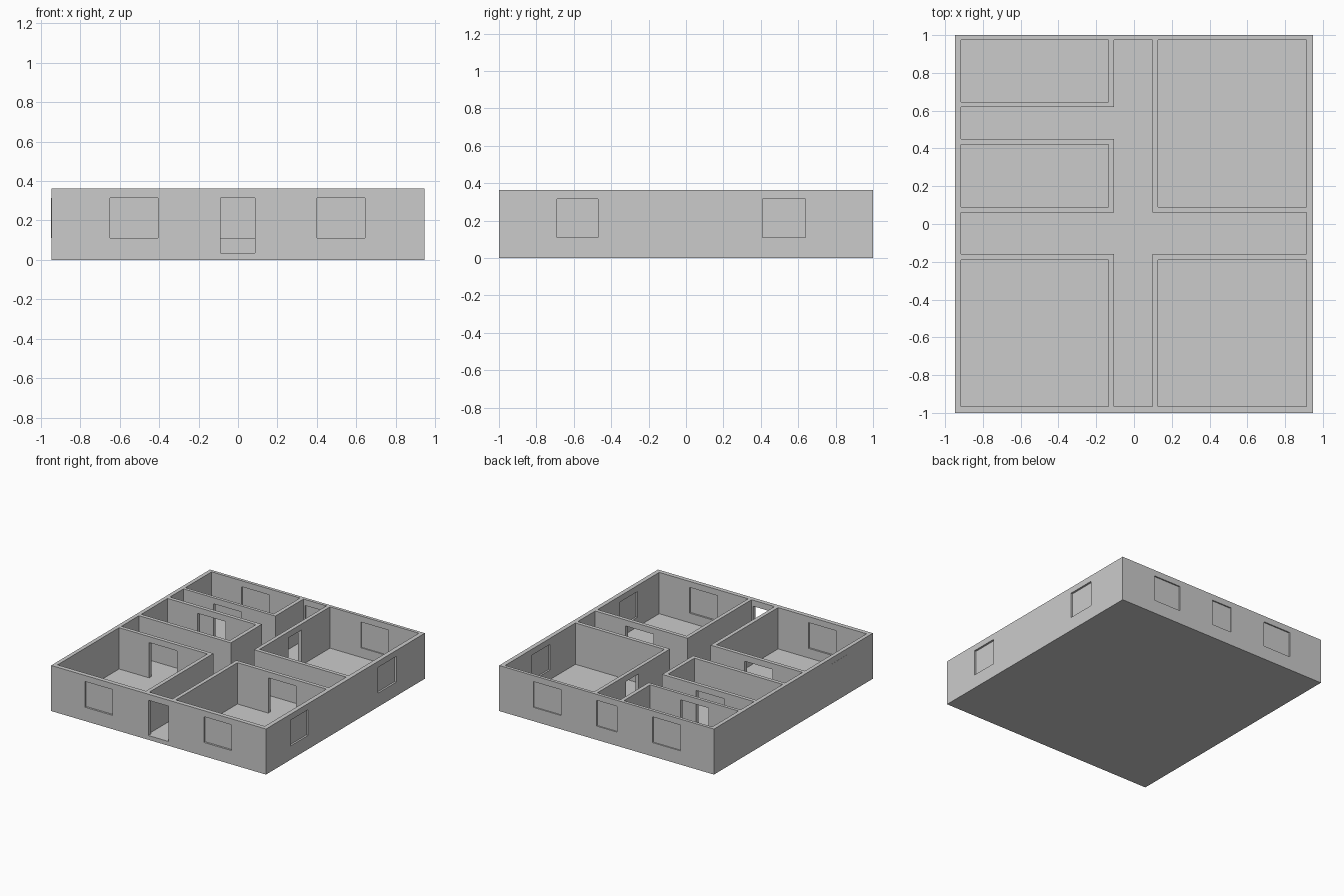
import bpy

if "Cube" in bpy.data.objects:
    bpy.data.objects.remove(bpy.data.objects["Cube"])

H, FLOOR = 0.363, 0.034          # wall top, floor top
SILL, HEAD = 0.11, 0.315         # window sill, opening head


def box(name, x0, x1, y0, y1, z0, z1):
    bpy.ops.mesh.primitive_cube_add(
        size=1, location=((x0 + x1) / 2, (y0 + y1) / 2, (z0 + z1) / 2))
    ob = bpy.context.object
    ob.name = name
    ob.scale = (x1 - x0, y1 - y0, z1 - z0)
    bpy.ops.object.transform_apply(location=False, rotation=False, scale=True)
    return ob


house = box("floor_and_walls", -0.947, 0.947, -1, 1, 0, H)


def cut(x0, x1, y0, y1, z0, z1):
    cutter = box("cutter", x0, x1, y0, y1, z0, z1)
    cutter.hide_render = True
    mod = house.modifiers.new("cut", 'BOOLEAN')
    mod.operation = 'DIFFERENCE'
    mod.solver = 'EXACT'
    mod.object = cutter
    bpy.context.view_layer.objects.active = house
    bpy.ops.object.modifier_apply(modifier=mod.name)
    bpy.data.objects.remove(cutter)


# Rooms, hall and corridors
for x0, x1, y0, y1 in (
        (-0.915, -0.136, 0.645, 0.975),    # back left room
        (-0.915, -0.136, 0.09, 0.42),      # middle left room
        (-0.915, -0.136, -0.965, -0.19),   # front left room
        (0.128, 0.912, -0.965, -0.19),     # front right room
        (0.128, 0.912, 0.09, 0.975),       # back right room
        (-0.105, 0.098, -0.965, 0.975),    # hall
        (-0.915, 0.912, -0.16, 0.06),      # cross corridor
        (-0.915, -0.05, 0.45, 0.62)):      # side corridor
    cut(x0, x1, y0, y1, FLOOR, H + 0.1)

# Doorways
LEFT, MID, RIGHT = (-0.65, -0.405), (-0.09, 0.087), (0.40, 0.645)
for (x0, x1), y0, y1 in ((MID, -1.05, -0.94),
                         (LEFT, -0.21, -0.14), (RIGHT, -0.21, -0.14),
                         (LEFT, 0.40, 0.47), (LEFT, 0.60, 0.66)):
    cut(x0, x1, y0, y1, FLOOR, HEAD)
cut(0.08, 0.15, 0.455, 0.615, FLOOR, HEAD)

# Front and back windows with thin panes
for side, y, spans in (("front", -0.982, (LEFT, RIGHT)),
                       ("back", 0.987, (LEFT, MID, RIGHT))):
    for x0, x1 in spans:
        cut(x0, x1, y - 0.05, y + 0.05, SILL, HEAD)
        box(side + "_window_pane", x0, x1, y - 0.003, y + 0.003, SILL, HEAD)

# Right side windows with thin panes
for y0, y1 in ((-0.69, -0.47), (0.41, 0.64)):
    cut(0.88, 1.0, y0, y1, SILL, HEAD)
    box("right_window_pane", 0.926, 0.932, y0, y1, SILL, HEAD)

# Left side window, flush with the outer wall
box("left_window_pane", -0.948, -0.94, -0.69, -0.47, SILL, HEAD)
